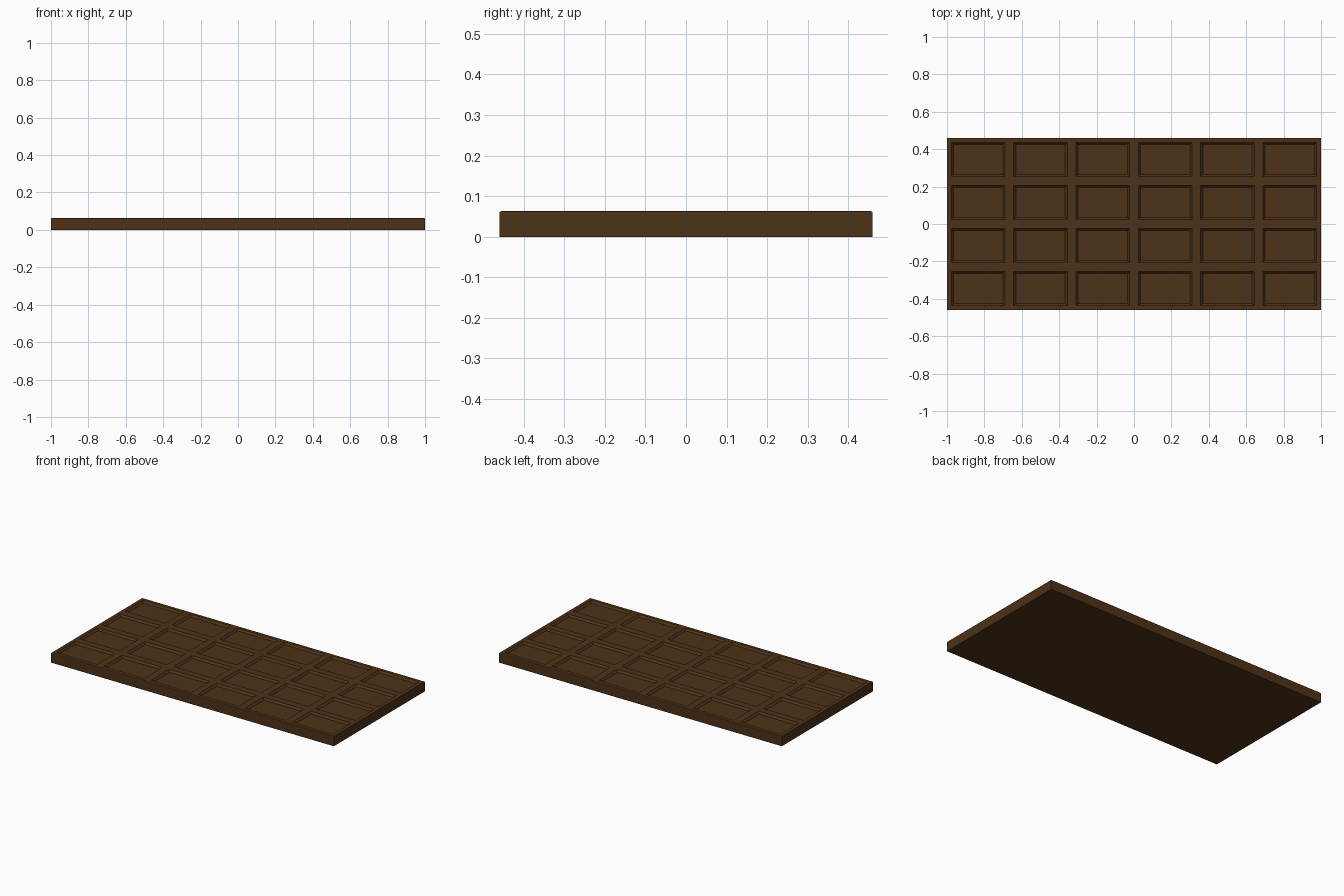
import bpy, bmesh

if "Cube" in bpy.data.objects:
    bpy.data.objects.remove(bpy.data.objects["Cube"])

L, W, H = 2.0, 0.92, 0.063
COLS, ROWS = 6, 4

mat = bpy.data.materials.new("dark_chocolate")
mat.diffuse_color = (0.075, 0.032, 0.009, 1)
mat.use_nodes = True
mat.node_tree.nodes["Principled BSDF"].inputs["Base Color"].default_value = mat.diffuse_color

bm = bmesh.new()
# top sheet divided into break-off pieces
bmesh.ops.create_grid(bm, x_segments=COLS, y_segments=ROWS, size=0.5)
for v in bm.verts:
    v.co = (v.co.x * L, v.co.y * W, H)
pieces = bm.faces[:]

# side walls and flat underside
rim = [e for e in bm.edges if e.is_boundary]
walls = bmesh.ops.extrude_edge_only(bm, edges=rim)["geom"]
for v in [g for g in walls if isinstance(g, bmesh.types.BMVert)]:
    v.co.z = 0
bmesh.ops.contextual_create(bm, geom=[g for g in walls if isinstance(g, bmesh.types.BMEdge)])

# flat border, then a sloped recess in every piece
bmesh.ops.inset_individual(bm, faces=pieces, thickness=0.033)
bmesh.ops.inset_individual(bm, faces=pieces, thickness=0.016, depth=-0.012)

# softened upper rim
bmesh.ops.bevel(bm, geom=[e for e in rim if e.is_valid], offset=0.004, segments=2,
                profile=0.5, affect='EDGES')
bmesh.ops.recalc_face_normals(bm, faces=bm.faces[:])

mesh = bpy.data.meshes.new("chocolate_bar")
bm.to_mesh(mesh)
bm.free()
bar = bpy.data.objects.new("chocolate_bar", mesh)
mesh.materials.append(mat)
bpy.context.collection.objects.link(bar)
